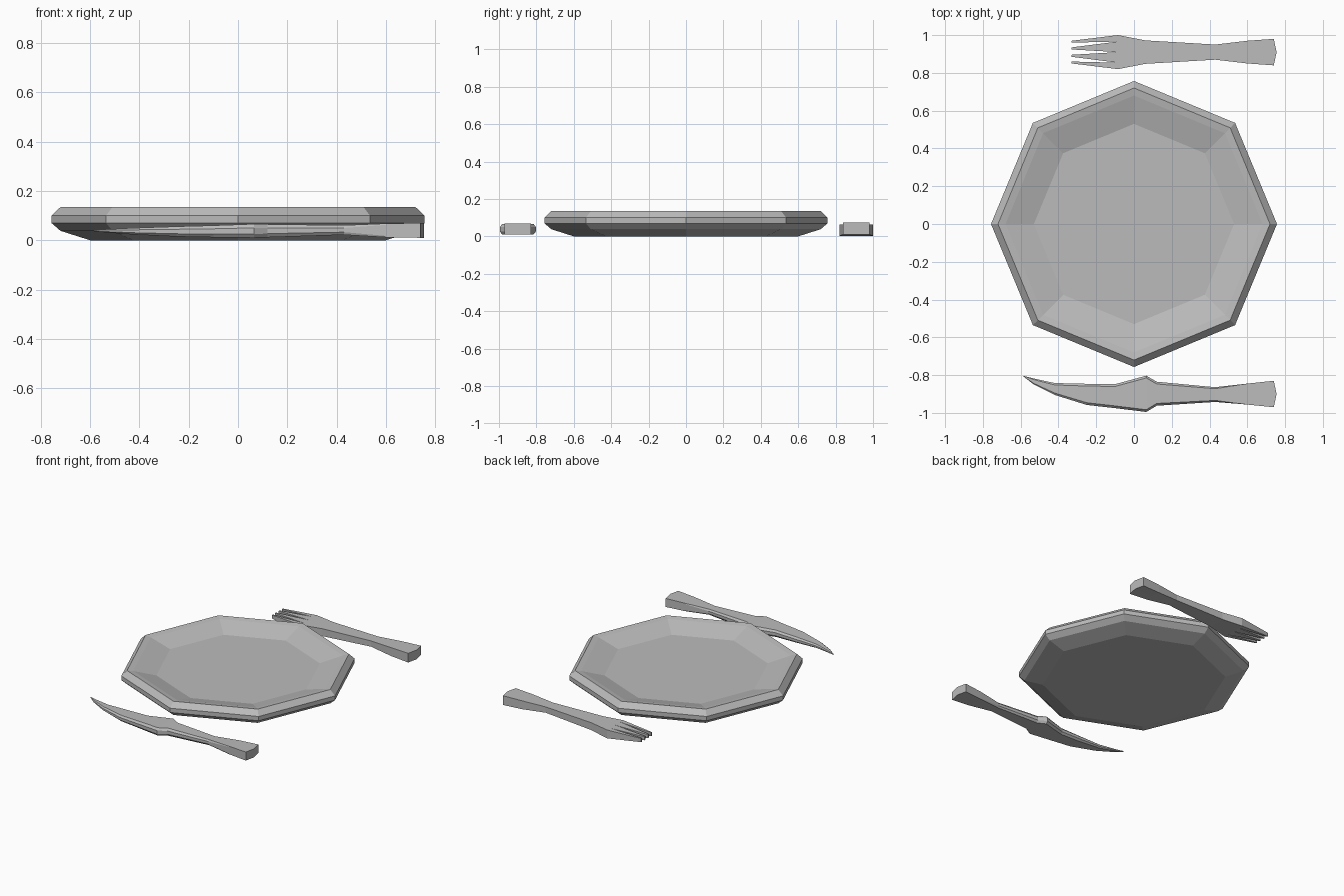
import bpy, bmesh, math

if "Cube" in bpy.data.objects:
    bpy.data.objects.remove(bpy.data.objects["Cube"])

grey = bpy.data.materials.new("light_grey")
grey.diffuse_color = (0.5, 0.5, 0.5, 1)
grey.use_nodes = True
grey.node_tree.nodes["Principled BSDF"].inputs["Base Color"].default_value = grey.diffuse_color


def finish(bm, name):
    bmesh.ops.recalc_face_normals(bm, faces=bm.faces)
    me = bpy.data.meshes.new(name)
    bm.to_mesh(me)
    bm.free()
    me.materials.append(grey)
    ob = bpy.data.objects.new(name, me)
    bpy.context.collection.objects.link(ob)
    return ob


def loft(bm, rings):
    """Skin a row of equal-length point rings and cap both ends."""
    rows = [[bm.verts.new(p) for p in r] for r in rings]
    n = len(rows[0])
    for a, b in zip(rows, rows[1:]):
        for i in range(n):
            j = (i + 1) % n
            bm.faces.new((a[i], a[j], b[j], b[i]))
    bm.faces.new(rows[0])
    bm.faces.new(rows[-1])


def section(x, y0, y1, z0, z1, inset=0.0, bulge=0.0):
    """Ten-point bar section; bulge pushes the middle out along x."""
    m, h = (y0 + y1) / 2, (z1 - z0) * (0.28 if inset else 0.1)
    return [(x, y0 + inset, z0), (x + bulge, m, z0), (x, y1 - inset, z0),
            (x, y1, z0 + h), (x, y1, z1 - h),
            (x, y1 - inset, z1), (x + bulge, m, z1), (x, y0 + inset, z1),
            (x, y0, z1 - h), (x, y0, z0 + h)]


def box(x, y0, y1, z0, z1):
    return [(x, y0, z0), (x, y1, z0), (x, y1, z1), (x, y0, z1)]


# Plate: octagonal lathe, underside -> rim -> shallow dish
profile = [(0.60, 0.0), (0.72, 0.038), (0.757, 0.07), (0.757, 0.10),
           (0.72, 0.135), (0.68, 0.128), (0.61, 0.108), (0.53, 0.085)]
bm = bmesh.new()
loft(bm, [[(r * math.cos(i * math.pi / 4), r * math.sin(i * math.pi / 4), z)
           for i in range(8)] for r, z in profile])
finish(bm, "plate")

# Fork: handle and head, then four pointed tines
FY = 0.91
bm = bmesh.new()
handle = [(-0.085, 0.09, 0.003, 0.062), (0.06, 0.062, 0.012, 0.064),
          (0.43, 0.04, 0.027, 0.068), (0.6, 0.06, 0.014, 0.073),
          (0.74, 0.07, 0.01, 0.075)]
loft(bm, [section(x, FY - w, FY + w, z0, z1, 0, 0.015 if x > 0.7 else 0)
          for x, w, z0, z1 in handle])
for side in (-1, 1):
    for inner, outer, t0, t1 in ((0.0, 0.056, 0.014, 0.025), (0.056, 0.09, 0.05, 0.06)):
        a, b = sorted((FY + side * inner, FY + side * outer))
        c, d = sorted((FY + side * t0, FY + side * t1))
        loft(bm, [box(-0.085, a, b, 0.003, 0.062), box(-0.33, c, d, 0.03, 0.055)])
finish(bm, "fork")

# Knife: curved blade, bolster and flared handle
# x, low y, high y, bottom z, top z, chamfer
knife = [(-0.585, -0.808, -0.804, 0.036, 0.042, 0.001),
         (-0.53, -0.85, -0.818, 0.031, 0.045, 0.006),
         (-0.42, -0.905, -0.842, 0.023, 0.05, 0.01),
         (-0.25, -0.958, -0.846, 0.015, 0.056, 0.012),
         (-0.1, -0.975, -0.848, 0.012, 0.06, 0.012),
         (0.065, -0.995, -0.803, 0.01, 0.066, 0.012),
         (0.12, -0.962, -0.835, 0.012, 0.065, 0.012),
         (0.43, -0.942, -0.864, 0.022, 0.061, 0.008),
         (0.6, -0.956, -0.845, 0.012, 0.068, 0.0),
         (0.74, -0.97, -0.83, 0.01, 0.07, 0.0)]
bm = bmesh.new()
loft(bm, [section(*s, 0.015 if s[0] > 0.7 else 0) for s in knife])
finish(bm, "knife")
